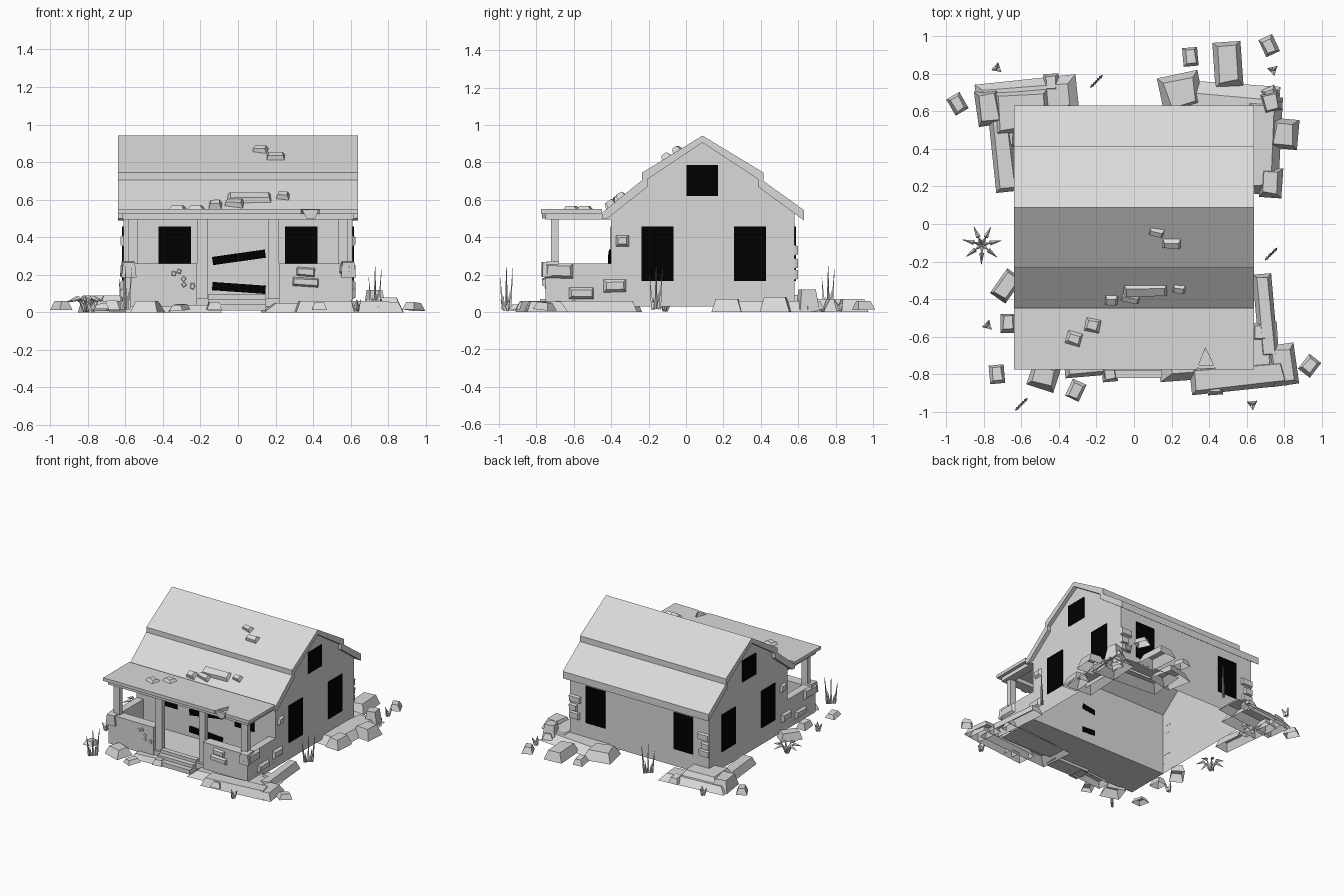
import bpy
import bmesh
import math
import random
from mathutils import Euler, Matrix, Vector

random.seed(4)
default_cube = bpy.data.objects.get("Cube")
if default_cube:
    bpy.data.objects.remove(default_cube, do_unlink=True)


def make_material(name, value):
    material = bpy.data.materials.new(name)
    colour = (value, value, value, 1)
    material.diffuse_color = colour
    material.use_nodes = True
    for node in material.node_tree.nodes:
        if node.type == "BSDF_PRINCIPLED":
            node.inputs["Base Color"].default_value = colour
            node.inputs["Roughness"].default_value = 0.9
    return material


plaster = make_material("pale grey", 0.7)
black = make_material("black", 0)


def finish(name, bm, material, matrix=None):
    mesh = bpy.data.meshes.new(name)
    bm.to_mesh(mesh)
    bm.free()
    mesh.materials.append(material)
    obj = bpy.data.objects.new(name, mesh)
    bpy.context.collection.objects.link(obj)
    if matrix:
        obj.matrix_world = matrix
    return obj


def remove_bottom(bm):
    lowest = min(bm.faces, key=lambda f: f.calc_center_median().z)
    bmesh.ops.delete(bm, geom=[lowest], context="FACES")


def extrude(name, points, direction, open_bottom=False):
    """Closed outline pushed along a direction."""
    bm = bmesh.new()
    face = bm.faces.new([bm.verts.new(p) for p in points])
    result = bmesh.ops.extrude_face_region(bm, geom=[face], use_keep_orig=True)
    moved = [g for g in result["geom"] if isinstance(g, bmesh.types.BMVert)]
    bmesh.ops.translate(bm, verts=moved, vec=direction)
    bmesh.ops.recalc_face_normals(bm, faces=bm.faces)
    if open_bottom:
        remove_bottom(bm)
    return finish(name, bm, plaster)


def box(name, low, high, material=plaster):
    low, high = Vector(low), Vector(high)
    bm = bmesh.new()
    bmesh.ops.create_cube(bm, size=1)
    bmesh.ops.scale(bm, vec=high - low, verts=bm.verts)
    bmesh.ops.translate(bm, vec=(low + high) / 2, verts=bm.verts)
    return finish(name, bm, material)


def stone(name, place, size, turn=0, tilt=(0, 0), taper=0.62):
    """Rough hollow block with a smaller top; its base sits on the given place."""
    bm = bmesh.new()
    bmesh.ops.create_cube(bm, size=1)
    inset = min(size[0], size[1]) * (1 - taper)
    for v in bm.verts:
        top = v.co.z > 0
        reach = [s - inset * random.uniform(0.7, 1.3) if top else s for s in size[:2]]
        v.co = (v.co.x * reach[0], v.co.y * reach[1], size[2] if top else 0)
    remove_bottom(bm)
    spin = Euler((math.radians(tilt[0]), math.radians(tilt[1]), math.radians(turn)))
    return finish(name, bm, plaster, Matrix.Translation(place) @ spin.to_matrix().to_4x4())


def blade(name, base, tip, radius):
    base, tip = Vector(base), Vector(tip)
    along = tip - base
    bm = bmesh.new()
    bmesh.ops.create_cone(bm, cap_ends=True, segments=4, radius1=radius,
                          radius2=radius * 0.1, depth=along.length)
    spin = along.to_track_quat("Z", "Y").to_matrix().to_4x4()
    finish(name, bm, plaster, Matrix.Translation((base + tip) / 2) @ spin)


# House shell, open underneath
shell = [(-.4, .03), (.58, .03), (.58, .55), (.4, .69), (.4, .725), (.085, .92),
         (-.22, .725), (-.22, .69), (-.4, .54)]
extrude("house_walls", [(-.61, y, z) for y, z in shell], (1.22, 0, 0), True)

# Stepped gable roof
roof = [(-.45, .53), (-.235, .705), (-.235, .745), (.088, .943), (.415, .745), (.415, .7),
        (.63, .545), (.63, .49), (.385, .67), (.385, .71), (.088, .905),
        (-.205, .71), (-.205, .67), (-.42, .5), (-.45, .5)]
extrude("main_roof", [(-.64, y, z) for y, z in roof], (1.28, 0, 0))

# Porch roof with a broken notch and its hanging flap, carried by beams
outline = [(-.64, -.775), (.335, -.775), (.38, -.66), (.435, -.775), (.64, -.775),
           (.64, -.448), (-.64, -.448)]
extrude("porch_roof", [(x, y, .525) for x, y in outline], (0, 0, .025))
flap = [(.34, .548), (.43, .548), (.41, .5), (.365, .5)]
extrude("porch_roof_flap", [(x, -.77, z) for x, z in flap], (0, .02, 0))
box("porch_front_beam", (-.615, -.75, .495), (.615, -.67, .526))
box("porch_floor", (-.61, -.74, .03), (.61, -.4, .075))

# Porch posts, half walls and side beams
for side, label in ((-1, "right"), (1, "left")):
    for inner, x in (("inner", .19), ("outer", .56)):
        box(f"{label}_{inner}_post", (side * x - .027, -.722, .03), (side * x + .027, -.683, .5))

    def mirrored(name, a, b):
        xs = sorted((a[0] * side, b[0] * side))
        box(f"{label}_{name}", (xs[0], *a[1:]), (xs[1], *b[1:]))

    mirrored("front_half_wall", (.218, -.75, .03), (.61, -.67, .26))
    mirrored("side_half_wall", (.55, -.7, .03), (.609, -.4, .26))
    mirrored("side_beam", (.55, -.7, .495), (.614, -.4, .526))

# Entrance steps
for i in range(3):
    box("entrance_step", (-.16, -.82 + i * .04, .01), (.15, -.7, .045 + i * .025))

# Black window plates, outside the walls only
for side in (-1, 1):
    for name, y, z, top in (("side_window", -.153, .165, .457), ("side_window", .342, .165, .457),
                            ("attic_window", .087, .62, .787)):
        x = side * .6145
        box(name, (x - .004, y - .085, z), (x + .004, y + .085, top), black)
    x = side * .337
    box("front_window", (x - .086, -.403, .26), (x + .086, -.4005, .457), black)
    x = side * .385
    box("back_window", (x - .085, .5805, .165), (x + .085, .587, .457), black)

# Boards nailed across the doorway, one end driven through the wall
for z, lean in ((.293, -8), (.13, 4)):
    board = box("door_board", (-.142, -.007, -.022), (.142, .007, .022), black)
    board.location = (.005, -.4075, z)
    board.rotation_euler = (0, math.radians(lean), math.radians(1.2))

# Large rubble slabs around the corners: x, y, width, depth, height, turn
slabs = [(.56, -.81, .52, .15, .06, 6), (.79, -.75, .15, .22, .055, 8),
         (.7, -.49, .1, .45, .06, 5), (.45, -.68, .64, .28, .05, 4),
         (-.57, .67, .54, .2, .05, 6), (-.7, .42, .12, .5, .06, 6),
         (-.77, .62, .14, .19, .09, 8), (-.6, .6, .34, .27, .09, 5),
         (.25, .7, .22, .2, .07, 12), (.49, .6, .56, .3, .05, -4),
         (.67, .42, .22, .52, .06, -3), (.5, .85, .15, .24, .07, 4),
         (.8, .48, .15, .16, .08, -5), (.73, .65, .1, .11, .12, 15),
         (.73, .22, .12, .16, .07, -4), (-.48, -.81, .15, .14, .06, -18),
         (-.68, -.33, .1, .16, .06, -35), (-.23, -.76, .28, .1, .04, 5)]
for x, y, w, d, h, turn in slabs:
    stone("rubble_slab", (x, y, 0), (w, d, h), turn)

# Loose ground stones of similar size: x, y, turn
loose = [(.935, -.755, -38), (.72, .95, 25), (.3, .89, 5), (.73, .68, 25), (-.94, .64, 30),
         (-.73, -.8, 5), (-.31, -.885, -25), (-.67, -.53, 0), (.67, -.58, 0), (.43, -.86, 4),
         (-.44, .75, 3), (-.67, .46, 0), (.67, .58, 10), (-.13, -.79, 5)]
for x, y, turn in loose:
    stone("loose_stone", (x, y, .012), (.08, .1, random.uniform(.03, .05)),
          turn, (random.uniform(-6, 6), 0))

# Stones lying on the roofs: x, y, z, width, depth
roof_stones = [(.12, -.04, .855, .08, .05), (.2, -.1, .82, .1, .06), (.06, -.35, .6, .24, .08),
               (.24, -.34, .61, .07, .05), (-.12, -.4, .565, .07, .06), (-.02, -.39, .57, .1, .05)]
for x, y, z, w, d in roof_stones:
    stone("roof_stone", (x, y, z), (w, d, .03), random.uniform(-14, 10), (34, 0))
for x, y in ((-.32, -.61), (-.22, -.54)):
    stone("porch_roof_stone", (x, y, .55), (.08, .07, .018), x * 50)

# Broken stones set in the side walls: y, z, width, height
for side in (-1, 1):
    for y, z, w, h in ((-.34, .38, .07, .06), (-.38, .14, .12, .07), (-.68, .22, .15, .08),
                       (-.56, .1, .13, .06)):
        stone("side_wall_stone", (side * .609, y, z), (h, w, .018), 0, (0, side * 90))
    # Corner stones, almost flush with the back and front walls
    for z, width in ((.2, .09), (.26, .07), (.33, .1)):
        stone("back_corner_stone", (side * (.615 - width / 2), .58, z), (width, .055, .018),
              0, (-90, 0), .8)
    stone("front_corner_stone", (side * .585, -.72, .19), (.08, .1, .08), 5, (4, 0), .8)

# Broken stones on the front half walls
for x, z, w in ((.36, .215, .1), (.36, .16, .14), (.57, .23, .06)):
    stone("front_wall_stone", (x, -.745, z), (w, .05, .025), 0, (90, 4))
for i in range(6):
    stone("front_wall_chip", (random.uniform(-.35, -.24), -.748, random.uniform(.13, .22)),
          (.024, .026, .006), 0, (90, 10 * i))

# Tall grass: a short row of nearly upright blades
for x, y in ((.73, -.16), (-.6, -.96), (-.2, .76)):
    for i, height in enumerate((.17, .07, .23, .1, .22)):
        across = Vector((1, 1, 0)) * (i - 2) * .01
        base = Vector((x, y, .015)) + across
        blade("tall_grass", base, base + across * .7 + Vector((0, 0, height)), .009)

# Short tufts of broad leaves
for x, y in ((-.73, .83), (.74, .82), (.63, -.96), (-.78, -.54)):
    for i in range(3):
        angle = i * math.tau / 3 + x
        out = Vector((math.cos(angle), math.sin(angle), 0))
        base = Vector((x, y, .012))
        blade("short_tuft", base, base + out * .03 + Vector((0, 0, .055)), .018)

# Spreading star plant: each leaf rises, then droops
for i in range(7):
    angle = i * math.tau / 7 + .2
    out = Vector((math.cos(angle), math.sin(angle), 0))
    base = Vector((-.81, -.11, .01))
    knee = base + out * .045 + Vector((0, 0, .065))
    blade("star_plant_stem", base, knee, .016)
    blade("star_plant_leaf", knee, base + out * .105 + Vector((0, 0, .045)), .013)
